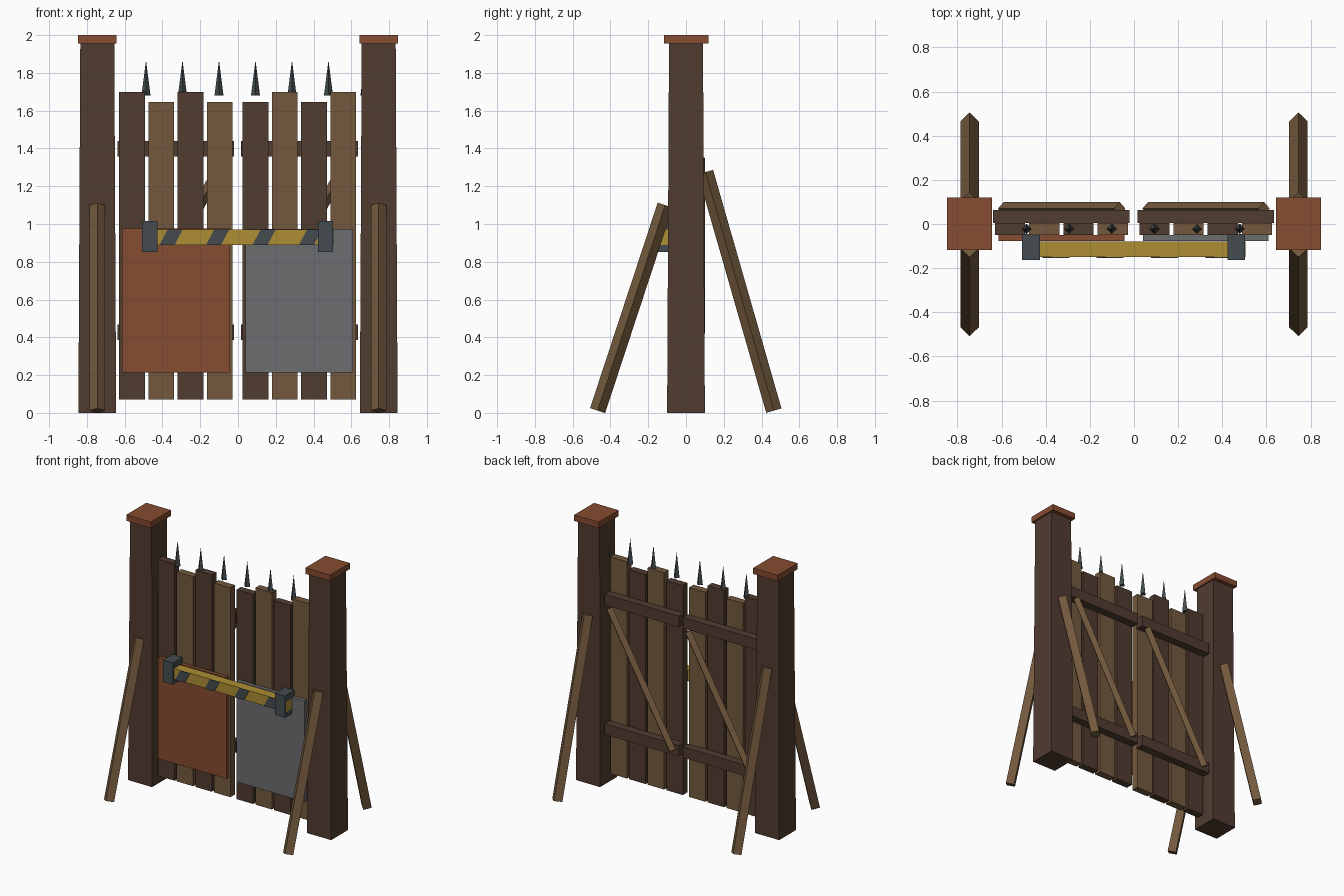
import bpy, bmesh, math
from mathutils import Vector, Matrix

if "Cube" in bpy.data.objects:
    bpy.data.objects.remove(bpy.data.objects["Cube"])


def material(name, rgb):
    m = bpy.data.materials.new(name)
    lin = [((c / 255 + 0.055) / 1.055) ** 2.4 for c in rgb]
    m.diffuse_color = (*lin, 1)
    m.use_nodes = True
    m.node_tree.nodes["Principled BSDF"].inputs["Base Color"].default_value = m.diffuse_color
    return m


DARK = material("dark_wood", (81, 60, 48))
LIGHT = material("light_wood", (115, 89, 61))
RUST = material("rust", (134, 76, 49))
GREY = material("sheet_grey", (108, 109, 112))
YELLOW = material("yellow_paint", (173, 142, 51))
METAL = material("dark_metal", (67, 75, 78))


def finish(name, bm, mat):
    bmesh.ops.recalc_face_normals(bm, faces=bm.faces)
    me = bpy.data.meshes.new(name)
    bm.to_mesh(me)
    bm.free()
    me.materials.append(mat)
    ob = bpy.data.objects.new(name, me)
    bpy.context.collection.objects.link(ob)
    return ob


def box(name, x, y, z, mat, top_scale=1.0, slant=0.0):
    """Box from (min, max) ranges; the top may be narrowed or shifted in x."""
    bm = bmesh.new()
    bmesh.ops.create_cube(bm, size=1)
    c = [(r[0] + r[1]) / 2 for r in (x, y, z)]
    d = [r[1] - r[0] for r in (x, y, z)]
    for v in bm.verts:
        top = v.co.z > 0
        s = top_scale if top else 1
        v.co = Vector((c[0] + v.co.x * d[0] * s + (slant if top else 0),
                       c[1] + v.co.y * d[1] * s, c[2] + v.co.z * d[2]))
    return finish(name, bm, mat)


def pole(name, a, b, r, mat, r_end=None):
    """Four-sided pole between two points, with its edges turned outward."""
    a, b = Vector(a), Vector(b)
    axis = (b - a).normalized()
    # section axes: one horizontal, one square to it
    side = axis.cross(Vector((0, 1, 0))).normalized()
    up = side.cross(axis)
    bm = bmesh.new()
    bmesh.ops.create_cone(bm, cap_ends=True, segments=4, radius1=r,
                          radius2=r if r_end is None else r_end,
                          depth=(b - a).length)
    # bring one corner of the section onto the x axis
    corner = min(bm.verts, key=lambda v: v.co.z).co
    turn = Matrix.Rotation(-math.atan2(corner.y, corner.x), 4, 'Z')
    frame = Matrix((side, up, axis)).transposed().to_4x4()
    bm.transform(Matrix.Translation((a + b) / 2) @ frame @ turn)
    return finish(name, bm, mat)


# Gate posts with caps and slanted props
for side, s in (("left", -1), ("right", 1)):
    cx = 0.745 * s
    box(f"{side}_post", (cx - 0.1, cx + 0.1), (-0.1, 0.1), (0, 1.955), DARK, 0.9)
    box(f"{side}_post_cap", (cx - 0.102, cx + 0.102), (-0.117, 0.12),
        (1.955, 2.0), RUST)
    pole(f"{side}_front_prop", (cx, -0.468, 0.012), (cx, -0.11, 1.1), 0.042, LIGHT)
    pole(f"{side}_back_prop", (cx, 0.465, 0.012), (cx, 0.103, 1.275), 0.042, LIGHT)

# Gate leaves: planks, rails and a diagonal brace
for side, x0, first_top in (("left", -0.63, 1.70), ("right", 0.024, 1.645)):
    for i in range(4):
        x = x0 + i * 0.155
        top = first_top if i % 2 == 0 else 3.345 - first_top
        box(f"{side}_plank_{i + 1}", (x, x + 0.137), (-0.05, 0.004),
            (0.07, top), LIGHT if i % 2 else DARK)
    for level, z in (("lower", 0.385), ("upper", 1.358)):
        box(f"{side}_{level}_rail", (x0 - 0.008, x0 + 0.61), (0.004, 0.063),
            (z, z + 0.082), DARK)
    pole(f"{side}_brace", (x0 + 0.04, 0.07, 0.42), (x0 + 0.565, 0.07, 1.35),
         0.03, LIGHT)

# Spikes along the top
for i in range(7):
    x = -0.487 + i * 0.1932
    pole(f"spike_{i + 1}", (x, -0.022, 1.68), (x, -0.022, 1.867), 0.024, METAL, 0)

# Sheet panels on the front
box("rust_panel", (-0.613, -0.043), (-0.077, -0.05), (0.215, 0.975), RUST)
box("grey_panel", (0.041, 0.609), (-0.077, -0.05), (0.215, 0.973), GREY)

# Locking bar with warning stripes and holders
box("locking_bar", (-0.505, 0.505), (-0.15, -0.08), (0.89, 0.97), YELLOW)
for i in range(4):
    x = -0.415 + i * 0.246
    box(f"bar_stripe_{i + 1}", (x, x + 0.08), (-0.155, -0.149), (0.89, 0.97),
        METAL, slant=0.042)
for side, x in (("left", -0.508), ("right", 0.423)):
    box(f"{side}_bar_holder", (x, x + 0.081), (-0.163, -0.045), (0.852, 1.016), METAL)
